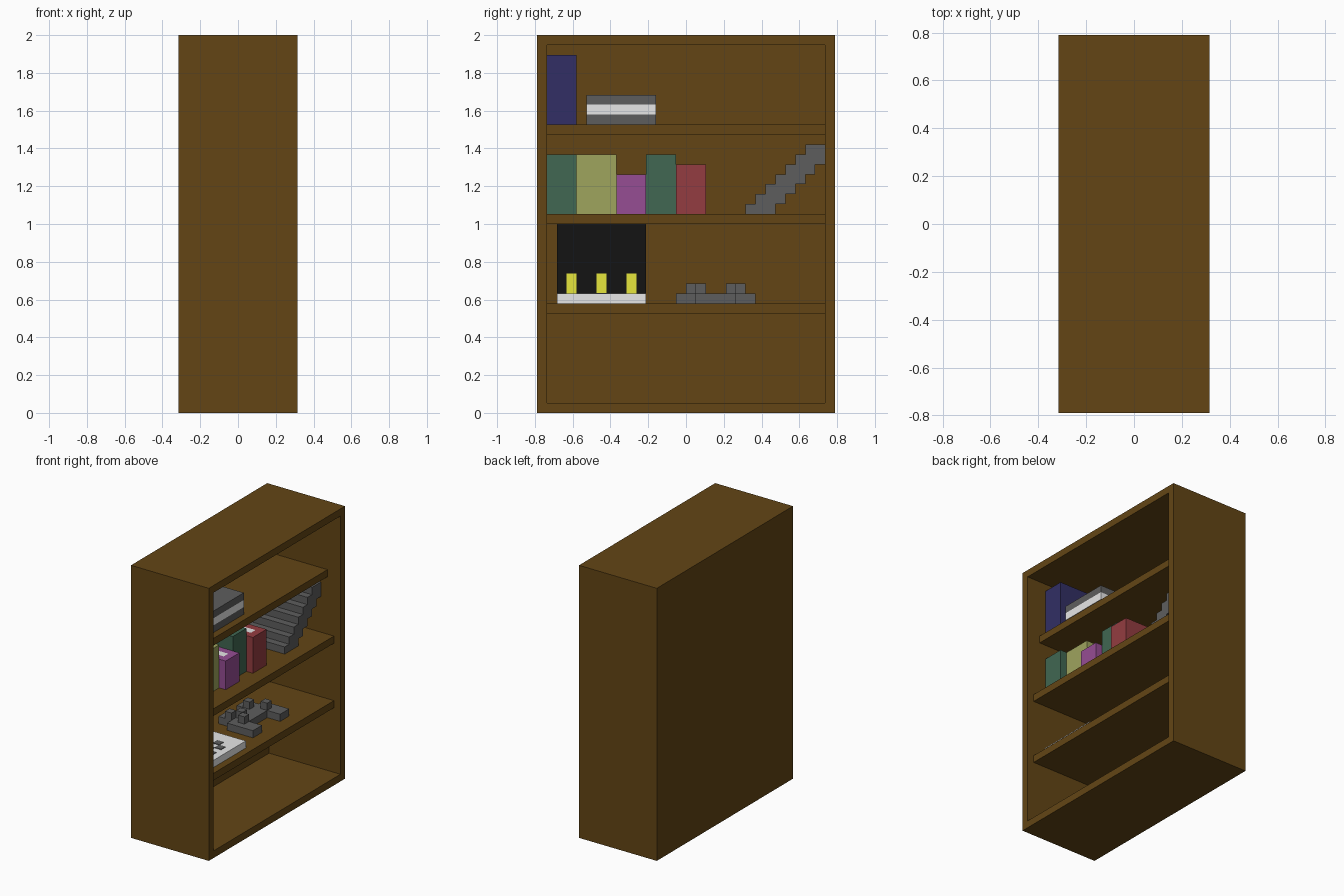
import bpy, bmesh
from mathutils import Matrix, Vector

if "Cube" in bpy.data.objects:
    bpy.data.objects.remove(bpy.data.objects["Cube"])

U = 2 / 38                       # one block; the case is 12 x 30 x 38 blocks


def material(name, rgb):
    m = bpy.data.materials.new(name)
    m.use_nodes = True
    m.diffuse_color = (*rgb, 1)
    m.node_tree.nodes["Principled BSDF"].inputs["Base Color"].default_value = (*rgb, 1)
    return m


WOOD = material("brown wood", (0.125, 0.060, 0.0073))
NAVY = material("navy", (0.032, 0.028, 0.128))
GREEN = material("dark green", (0.052, 0.135, 0.085))
OLIVE = material("olive yellow", (0.347, 0.373, 0.111))
PURPLE = material("purple", (0.305, 0.074, 0.295))
RED = material("dark red", (0.295, 0.046, 0.052))
GREY = material("dark grey", (0.111, 0.111, 0.111))
WHITE = material("off white", (0.87, 0.87, 0.87))
BLACK = material("black", (0.0067, 0.0067, 0.0067))
YELLOW = material("yellow", (0.79, 0.79, 0.046))


def blocks(name, mats, boxes):
    """One object from boxes (x0, x1, y0, y1, z0, z1[, material slot]) in blocks."""
    bm = bmesh.new()
    for b in boxes:
        lo, hi = Vector(b[0:6:2]), Vector(b[1:6:2])
        mid = ((lo + hi) / 2 - Vector((6, 15, 0))) * U
        mat = Matrix.Translation(mid) @ Matrix.Diagonal((*((hi - lo) * U), 1))
        verts = bmesh.ops.create_cube(bm, size=1, matrix=mat)["verts"]
        for f in {f for v in verts for f in v.link_faces}:
            f.material_index = b[6] if len(b) > 6 else 0
    me = bpy.data.meshes.new(name)
    bm.to_mesh(me)
    bm.free()
    for m in mats:
        me.materials.append(m)
    ob = bpy.data.objects.new(name, me)
    bpy.context.collection.objects.link(ob)
    return ob


# Case: back, two sides, bottom and top
blocks("bookcase_frame", [WOOD], [
    (0, 1, 0, 30, 0, 38),
    (1, 12, 0, 1, 0, 38), (1, 12, 29, 30, 0, 38),
    (1, 12, 1, 29, 0, 1), (1, 12, 1, 29, 37, 38)])

# Shelves, the top one shallower
for name, z, front in (("lower_shelf", 10, 11), ("middle_shelf", 19, 11), ("upper_shelf", 28, 10)):
    blocks(name, [WOOD], [(1, front, 1, 29, z, z + 1)])


# Standing books: two boards, a spine and a block of pages
def book(name, mat, y0, y1, z0, z1, front):
    back = front - 7
    blocks(name, [mat, WHITE], [
        (back, front, y0, y0 + 1, z0, z1),
        (back, front, y1 - 1, y1, z0, z1),
        (front - 1, front, y0 + 1, y1 - 1, z0, z1),
        (back, front - 1, y0 + 1, y1 - 1, z0, z1, 1)])


book("navy_book", NAVY, 1, 4, 29, 36, 9)
book("first_green_book", GREEN, 1, 4, 20, 26, 9)
book("olive_book", OLIVE, 4, 8, 20, 26, 8)
book("purple_book", PURPLE, 8, 11, 20, 24, 9)
book("second_green_book", GREEN, 11, 14, 20, 26, 8)
book("red_book", RED, 14, 17, 20, 25, 9)

# Book lying flat
blocks("lying_book", [GREY, WHITE], [
    (2, 9, 5, 12, 29, 30), (2, 9, 5, 12, 30, 31, 1), (2, 9, 5, 12, 31, 32)])

# Book leaning on the side wall, stepped column by column
blocks("leaning_book", [GREY], [
    (2, 9, 21 + n, 22 + n, 20 + max(0, n - 2), min(21 + n, 27)) for n in range(8)])

# Laptop: base, chequered keys, screen and bars on the screen
blocks("laptop_base", [WHITE], [(1, 10, 2, 11, 11, 12)])
blocks("laptop_keys", [GREY], [
    (x, x + 1, y, y + 1, 12, 12.08)
    for x in range(3, 9) for y in range(4, 9) if (x + y) % 2])
blocks("laptop_screen", [BLACK], [(1, 2, 2, 11, 12, 19)])
blocks("screen_bars", [YELLOW], [(2, 2.08, y, y + 1, 12, 14) for y in (3, 6, 9)])

# Game controller: triggers, body, two grips and raised buttons
pad = [(4, 7, 16, 20, 11, 12)]
for inner, outer, trig in ((15, 14, 15), (20, 21, 19)):
    pad += [(3, 4, trig, trig + 2, 11, 12),
            (4, 9, inner, inner + 1, 11, 12),
            (5, 9, outer, outer + 1, 11, 12)]
pad += [(x, x + 1, y, y + 1, 12, 13) for x, y in ((4, 15), (5, 16), (6, 15), (4, 19), (6, 20))]
blocks("game_controller", [GREY], pad)
